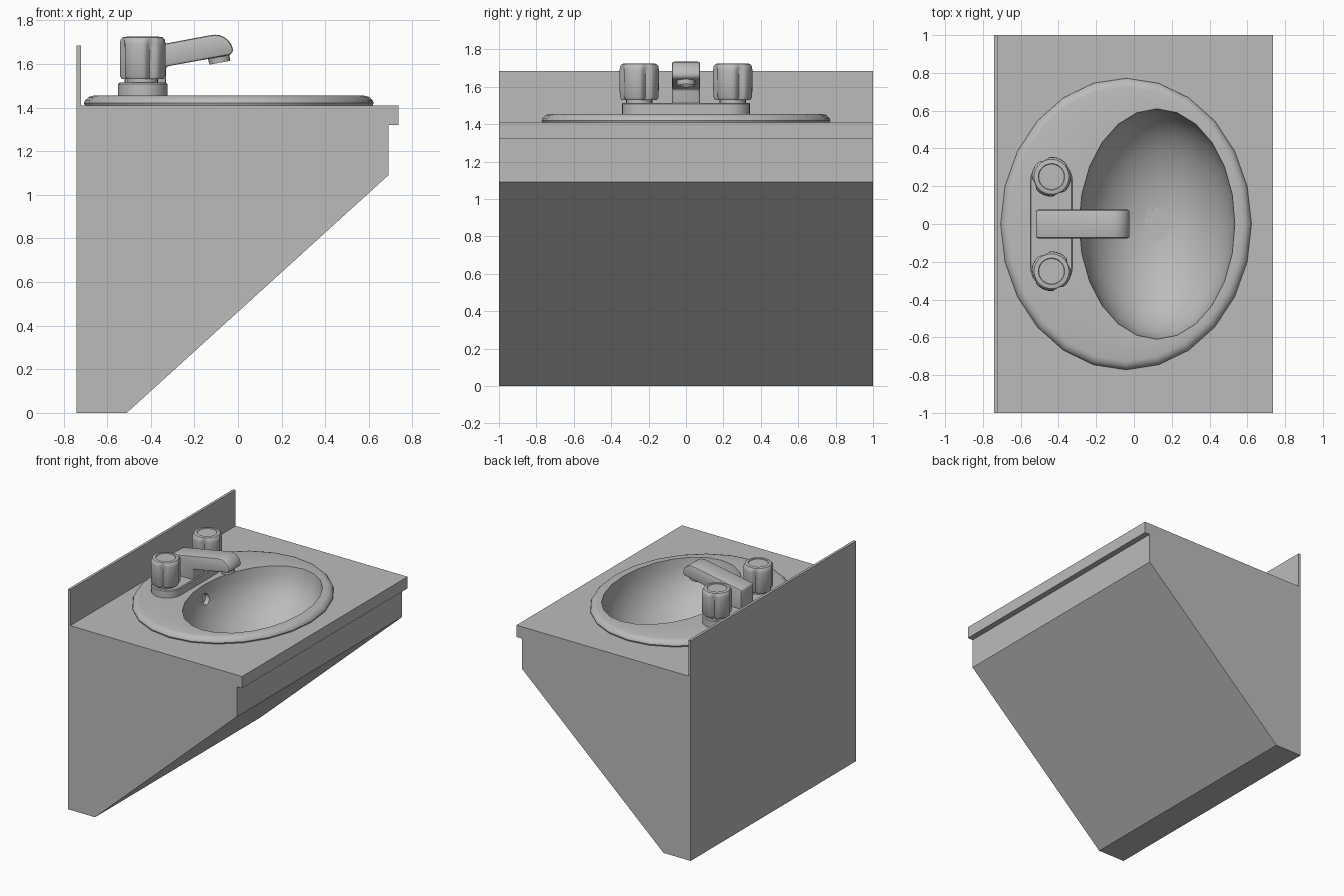
import bpy, bmesh, math
from mathutils import Matrix, Vector

if "Cube" in bpy.data.objects:
    bpy.data.objects.remove(bpy.data.objects["Cube"])

grey = bpy.data.materials.new("light grey")
grey.diffuse_color = (0.5, 0.5, 0.5, 1)
grey.use_nodes = True
grey.node_tree.nodes["Principled BSDF"].inputs["Base Color"].default_value = grey.diffuse_color


def make(name, bm):
    bmesh.ops.recalc_face_normals(bm, faces=bm.faces)
    me = bpy.data.meshes.new(name)
    bm.to_mesh(me)
    bm.free()
    me.materials.append(grey)
    ob = bpy.data.objects.new(name, me)
    bpy.context.collection.objects.link(ob)
    return ob


def activate(ob):
    bpy.ops.object.select_all(action='DESELECT')
    ob.select_set(True)
    bpy.context.view_layer.objects.active = ob


def smooth(ob, deg=32):
    activate(ob)
    bpy.ops.object.shade_smooth_by_angle(angle=math.radians(deg))


def loft(name, rings):
    """Skin a stack of equal-length rings and cap both ends."""
    bm = bmesh.new()
    vs = [[bm.verts.new(p) for p in r] for r in rings]
    n = len(vs[0])
    for a, b in zip(vs, vs[1:]):
        for i in range(n):
            j = (i + 1) % n
            bm.faces.new((a[i], a[j], b[j], b[i]))
    bm.faces.new(vs[0])
    bm.faces.new(vs[-1])
    return make(name, bm)


def extrude_y(name, profile, half):
    return loft(name, [[(x, y, z) for x, z in profile] for y in (-half, half)])


def ellipse(cx, cy, rx, ry, z, n=24):
    return [(cx + rx * math.cos(2 * math.pi * i / n),
             cy + ry * math.sin(2 * math.pi * i / n), z) for i in range(n)]


def cut(ob, cutter):
    mod = ob.modifiers.new("cut", 'BOOLEAN')
    mod.operation, mod.solver, mod.object = 'DIFFERENCE', 'EXACT', cutter
    activate(ob)
    bpy.ops.object.modifier_apply(modifier=mod.name)
    bpy.data.objects.remove(cutter)


def bevel(ob, width, seg=2):
    mod = ob.modifiers.new("bevel", 'BEVEL')
    mod.width, mod.segments = width, seg
    mod.limit_method, mod.angle_limit = 'ANGLE', math.radians(50)
    activate(ob)
    bpy.ops.object.modifier_apply(modifier=mod.name)


# Bowl rings: half ellipsoid below the opening
TOP, DEPTH, BX = 1.455, 0.42, 0.122


def bowl_rings(grow, top, steps=9):
    out = []
    for k in range(steps + 1):
        t = k / steps * math.radians(86)
        out.append(ellipse(BX, 0, (0.412 + grow) * math.cos(t), (0.61 + grow) * math.cos(t),
                           top - (TOP + grow - 0.0 - (TOP - DEPTH) - (TOP - top)) * math.sin(t)))
    return out


# Cabinet with counter and backsplash, hollowed under the bowl
cabinet = extrude_y("cabinet", [(-0.74, 0), (-0.51, 0), (0.69, 1.09), (0.69, 1.32), (0.735, 1.32),
                                (0.735, 1.41), (-0.72, 1.41), (-0.72, 1.685), (-0.74, 1.685)], 1.0)
cut(cabinet, loft("cavity_cutter", [ellipse(BX, 0, 0.46, 0.66, 1.5)] + bowl_rings(0.048, 1.42)))

# Basin: bowl inside, flat deck, rolled rim, outer shell
RX, RY, CX = 0.664, 0.772, -0.042
rim = [(0.045, TOP), (0.022, 1.449), (0.004, 1.432), (0.0, 1.42), (0.004, 1.41)]
basin = loft("basin", bowl_rings(0, TOP)[::-1]
             + [ellipse(CX, 0, RX - d, RY - d, z) for d, z in rim]
             + bowl_rings(0.025, 1.409))

# Overflow hole in the back wall of the bowl
bm = bmesh.new()
bmesh.ops.create_cone(bm, cap_ends=True, segments=16, radius1=0.04, radius2=0.04, depth=0.2,
                      matrix=Matrix.Translation((-0.3, 0, 1.35)) @ Matrix.Rotation(math.pi / 2, 4, 'Y'))
cut(basin, make("overflow_cutter", bm))
smooth(basin)

# Drain strainer with a hexagonal pattern of holes
DX, DZ = 0.1, TOP - DEPTH + 0.007
drain = loft("drain", [ellipse(DX, 0, 0.09, 0.09, z) for z in (DZ - 0.02, DZ)])
bm = bmesh.new()
s = 0.043
for a in range(-3, 4):
    for b in range(-3, 4):
        p = Vector((s * (a + b / 2), s * b * math.sqrt(3) / 2, 0))
        if p.length < s * 1.8:
            bmesh.ops.create_cone(bm, cap_ends=True, segments=10, radius1=0.011, radius2=0.011,
                                  depth=0.03, matrix=Matrix.Translation(p + Vector((DX, 0, DZ))))
cut(drain, make("drain_cutter", bm))

# Tap base: long plate with rounded ends
FX, FY, R = -0.437, 0.25, 0.113


def stadium(r, z, n=12):
    pts = []
    for side in (1, -1):
        for i in range(n + 1):
            a = math.pi * i / n + (0 if side > 0 else math.pi)
            pts.append((FX + r * math.cos(a), side * 0.23 + r * math.sin(a), z))
    return pts


smooth(loft("tap_base", [stadium(R, 1.45), stadium(R, 1.508), stadium(R - 0.006, 1.514)]))


# Fluted tap handles on short necks
def fluted(cy, r, depth, z, n=64):
    pts = []
    for i in range(n):
        a = 2 * math.pi * i / n
        q = r - depth * abs(math.cos(4 * a)) ** 3 * (math.cos(4 * a) > 0)
        pts.append((FX + q * math.cos(a + math.pi / 8), cy + q * math.sin(a + math.pi / 8), z))
    return pts


for side, label in ((-1, "front"), (1, "rear")):
    y = side * FY
    smooth(loft(label + "_handle_neck", [ellipse(FX, y, 0.07, 0.07, z) for z in (1.51, 1.54)]))
    levels = [(0.095, 0.018, 1.53), (0.104, 0.02, 1.545), (0.105, 0.02, 1.66), (0.105, 0.016, 1.69),
              (0.102, 0.008, 1.71), (0.092, 0.0, 1.722), (0.07, 0.0, 1.725), (0.067, 0.0, 1.72)]
    smooth(loft(label + "_handle", [fluted(y, r, d, z) for r, d, z in levels]), 35)

# Spout: column and sloping arm with a rounded nose
nose = [(-0.105 + 0.083 * math.sin(t), 1.652 + 0.082 * math.cos(t))
        for t in [math.radians(d) for d in range(0, 91, 15)]]
spout = extrude_y("spout", [(-0.52, 1.45), (-0.33, 1.45), (-0.33, 1.588), (-0.03, 1.642)][:3]
                  + [(-0.04, 1.64)] + nose[::-1] + [(-0.13, 1.731), (-0.52, 1.658)], 0.076)
bevel(spout, 0.012)
smooth(spout, 40)

# Nozzle under the nose, tilted with the arm
bm = bmesh.new()
bmesh.ops.create_cone(bm, cap_ends=True, segments=24, radius1=0.048, radius2=0.052, depth=0.05,
                      matrix=Matrix.Translation((-0.088, 0, 1.63)) @ Matrix.Rotation(-0.18, 4, 'Y'))
face = min(bm.faces, key=lambda f: f.calc_center_median().z)
bmesh.ops.inset_region(bm, faces=[face], thickness=0.01)
bmesh.ops.translate(bm, verts=face.verts, vec=(0, 0, 0.015))
smooth(make("nozzle", bm))
